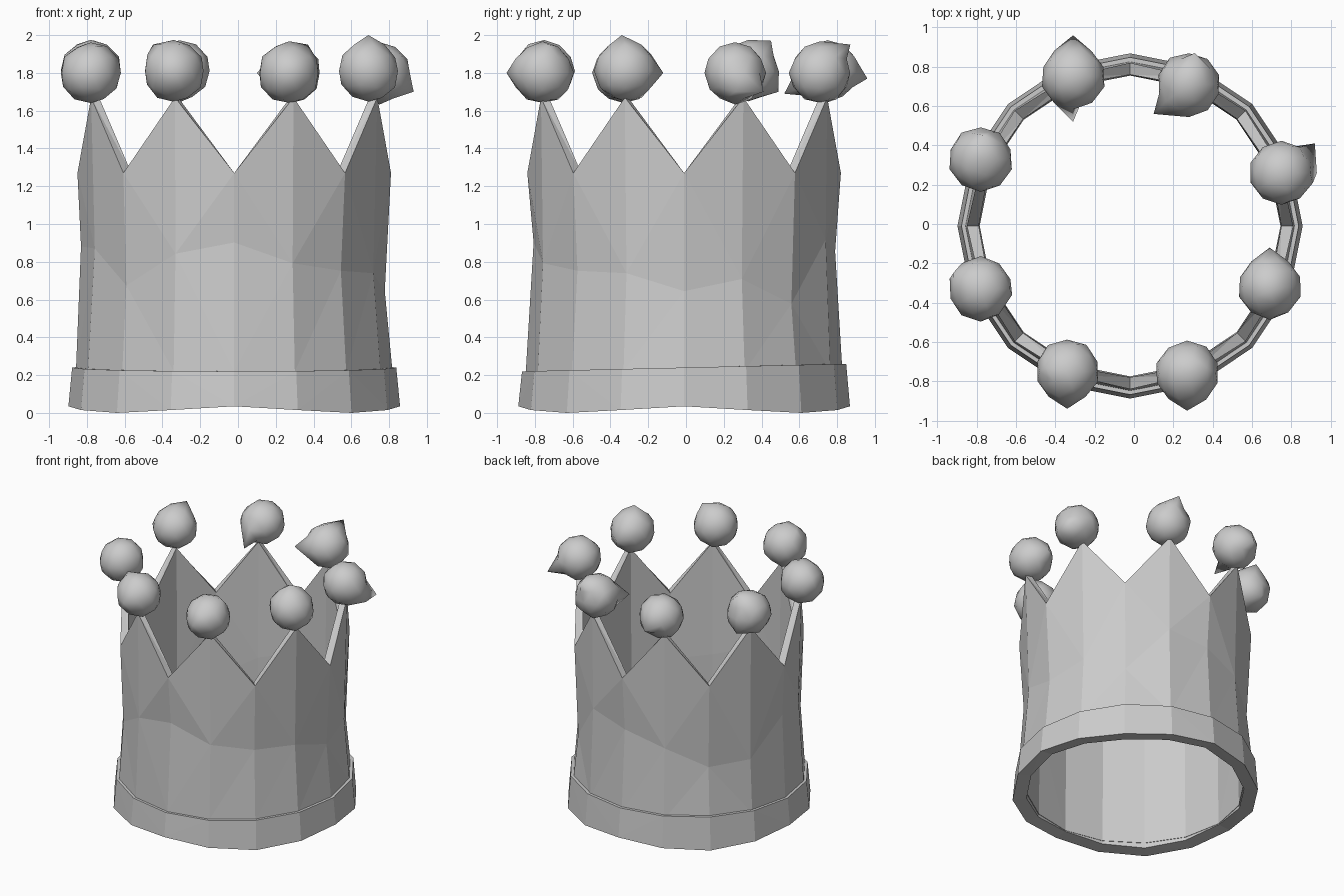
import bpy, bmesh, random
from math import sin, cos, pi
from mathutils import Vector

if "Cube" in bpy.data.objects:
    bpy.data.objects.remove(bpy.data.objects["Cube"])

random.seed(4)
CX, CY, N = -0.02, -0.01, 16


def make_object(name, bm, smooth=False):
    bmesh.ops.recalc_face_normals(bm, faces=bm.faces[:])
    for f in bm.faces:
        f.smooth = smooth
    me = bpy.data.meshes.new(name)
    bm.to_mesh(me)
    bm.free()
    ob = bpy.data.objects.new(name, me)
    bpy.context.collection.objects.link(ob)
    return ob


def closed_ring(name, section):
    """Sweep a closed cross-section; section(i) gives (radius, z) points."""
    bm = bmesh.new()
    cols = []
    for i in range(N):
        a = 2 * pi * i / N
        cols.append([bm.verts.new((CX + r * cos(a), CY + r * sin(a), z))
                     for r, z in section(i)])
    m = len(cols[0])
    for i in range(N):
        a, b = cols[i], cols[(i + 1) % N]
        for j in range(m):
            k = (j + 1) % m
            bm.faces.new((a[j], b[j], b[k], a[k]))
    bmesh.ops.triangulate(bm, faces=bm.faces[:])
    return make_object(name, bm)


# Wall: odd columns rise to points, even columns dip to valleys
def wall_section(i):
    top = 1.67 if i % 2 else 1.27
    mid = 0.75 + random.uniform(-0.2, 0.2)
    return [(0.845, 0.05), (0.838, 0.22), (0.805 + random.uniform(-0.01, 0.01), mid),
            (0.82 if i % 2 else 0.83, top),
            (0.775 if i % 2 else 0.77, top), (0.765, mid), (0.775, 0.05)]


# Base band: slightly uneven hoop
def band_section(i):
    a = 2 * pi * i / N
    low = 0.035 if i % 4 == 0 else (0.0 if i % 4 == 2 else 0.015)
    return [(0.878, low), (0.858, 0.24 + 0.02 * sin(a)),
            (0.785, 0.24 + 0.02 * sin(a)), (0.778, low + 0.01)]


closed_ring("crown_wall", wall_section)
closed_ring("base_band", band_section)

# Balls on the points: centre, then pulled corners as offsets from the centre
balls = [
    ((0.75, 0.26, 1.80), [(0.17, 0.15, -0.10), (0.18, 0.00, -0.10)]),
    ((0.28, 0.71, 1.80), [(-0.18, -0.15, 0.0), (0.03, 0.16, 0.15)]),
    ((-0.31, 0.75, 1.81), [(0.0, 0.21, -0.04), (0.0, -0.23, -0.12)]),
    ((-0.78, 0.33, 1.81), [(0.0, 0.16, -0.11), (0.02, 0.12, 0.16)]),
    ((-0.78, -0.33, 1.80), [(-0.14, 0.08, 0.08), (0.16, -0.03, 0.0)]),
    ((-0.34, -0.75, 1.81), [(0.0, -0.19, 0.0), (-0.11, 0.02, 0.14)]),
    ((0.27, -0.76, 1.80), [(0.0, -0.19, 0.0), (0.10, 0.03, 0.15)]),
    ((0.69, -0.32, 1.81), [(0.0, 0.20, -0.01), (0.0, -0.02, 0.19)]),
]
for n, (centre, corners) in enumerate(balls):
    bm = bmesh.new()
    bmesh.ops.create_icosphere(bm, subdivisions=2, radius=0.163)
    bm.verts.ensure_lookup_table()
    for v in bm.verts:
        v.co *= random.uniform(0.97, 1.03)
    for c in corners:
        target = Vector(c)
        v = max(bm.verts, key=lambda p: p.co.normalized().dot(target))
        v.co = target
    for v in bm.verts:
        v.co += Vector(centre)
    make_object(f"ball_{n + 1}", bm, smooth=True)
